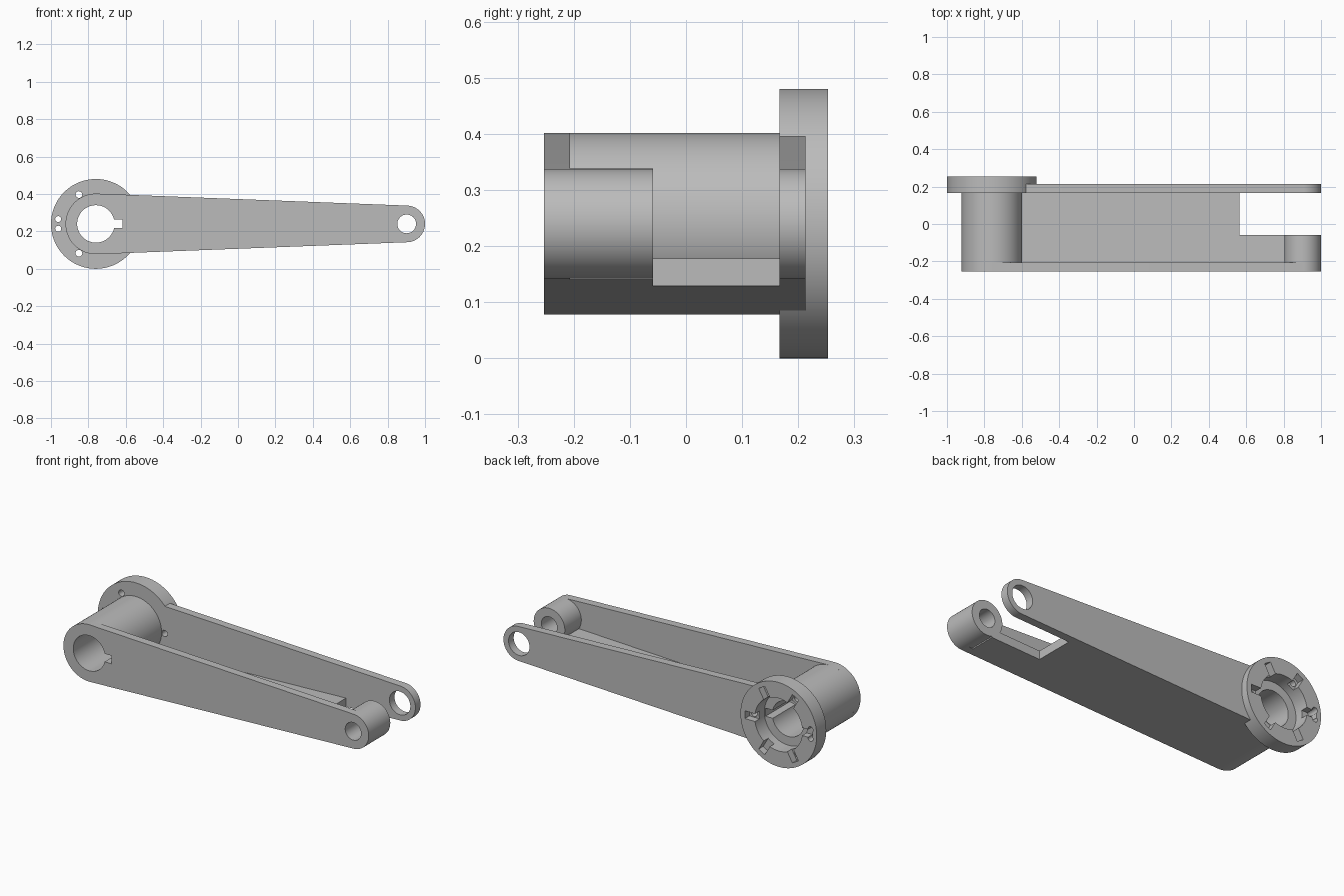
import bpy, bmesh, math
from mathutils import Vector

cube = bpy.data.objects.get("Cube")
if cube:
    bpy.data.objects.remove(cube, do_unlink=True)

steel = bpy.data.materials.new("plain_grey")
steel.use_nodes = True
GREY = (0.5, 0.5, 0.5, 1)
steel.diffuse_color = GREY
steel.node_tree.nodes["Principled BSDF"].inputs["Base Color"].default_value = GREY

# Main dimensions
ZC = 0.24
BIG_X, BIG_R, BORE_R = -0.76, 0.162, 0.1
SMALL_X, SMALL_R, PIN_R = 0.902, 0.098, 0.05
FLANGE_R, RECESS_R = 0.24, 0.15
FRONT, FRONT_IN = -0.253, -0.207
BACK_IN, BACK, FLANGE_BACK = 0.167, 0.213, 0.253
TILT = math.asin((BIG_R - SMALL_R) / (SMALL_X - BIG_X))


def make(name, bottom, offset):
    """Solid from a planar outline swept along an offset."""
    bm = bmesh.new()
    face = bm.faces.new([bm.verts.new(p) for p in bottom])
    new = bmesh.ops.extrude_face_region(bm, geom=[face], use_keep_orig=True)["geom"]
    verts = [v for v in new if isinstance(v, bmesh.types.BMVert)]
    bmesh.ops.translate(bm, verts=verts, vec=Vector(offset))
    bmesh.ops.recalc_face_normals(bm, faces=bm.faces)
    mesh = bpy.data.meshes.new(name)
    bm.to_mesh(mesh)
    bm.free()
    mesh.materials.append(steel)
    obj = bpy.data.objects.new(name, mesh)
    bpy.context.collection.objects.link(obj)
    return obj


def prism(name, outline, y0, y1):
    return make(name, [(x, y0, z) for x, z in outline], (0, y1 - y0, 0))


def arc(x, z, r, start, end, steps):
    angles = [start + (end - start) * i / steps for i in range(steps + 1)]
    return [(x + r * math.cos(a), z + r * math.sin(a)) for a in angles]


def cylinder(name, x, r, y0, y1, z=ZC, steps=96):
    return prism(name, arc(x, z, r, 0, math.tau, steps)[:-1], y0, y1)


def radial_box(name, r0, r1, half, angle, y0, y1):
    """Box lying along a radius of the big end."""
    c, s = math.cos(angle), math.sin(angle)
    corners = [(r0, -half), (r1, -half), (r1, half), (r0, half)]
    return prism(name, [(BIG_X + u * c - v * s, ZC + u * s + v * c)
                        for u, v in corners], y0, y1)


def cut(obj, *cutters):
    for cutter in cutters:
        cutter.hide_render = True
        mod = obj.modifiers.new("cut", 'BOOLEAN')
        mod.operation, mod.solver, mod.object = 'DIFFERENCE', 'EXACT', cutter
        bpy.context.view_layer.objects.active = obj
        bpy.ops.object.modifier_apply(modifier=mod.name)
        bpy.data.objects.remove(cutter, do_unlink=True)


def bore_cutters():
    return (cylinder("bore_cutter", BIG_X, BORE_R, -0.5, 0.5),
            radial_box("keyway_cutter", 0.05, 0.142, 0.023, 0, -0.5, 0.5))


def pin_cutter(r):
    return cylinder("pin_cutter", SMALL_X, r, -0.5, 0.5, steps=64)


# Tapered side plates: two arcs joined by their common tangents
side = math.pi / 2 - TILT
outline = (arc(BIG_X, ZC, BIG_R, side, math.tau - side, 56)
           + arc(SMALL_X, ZC, SMALL_R, -side, side, 40))
front_plate = prism("front_plate", outline, FRONT, FRONT_IN)
cut(front_plate, *bore_cutters(), pin_cutter(PIN_R))
back_plate = prism("back_plate", outline, BACK_IN, BACK)
cut(back_plate, cylinder("flange_cutter", BIG_X, FLANGE_R - 0.0005, -0.5, 0.5),
    pin_cutter(0.066))

# Hub and pin boss
hub = cylinder("hub", BIG_X, BIG_R, FRONT_IN, BACK_IN)
cut(hub, *bore_cutters())
boss = cylinder("pin_boss", SMALL_X, SMALL_R, FRONT_IN, -0.059, steps=80)
cut(boss, pin_cutter(PIN_R))


# Sloping floor between the plates, stepped back for the fork
def floor_z(x):
    return ZC - BIG_R / math.cos(TILT) + (x - BIG_X) * math.tan(TILT)


floor_plan = [(-0.75, FRONT_IN), (0.87, FRONT_IN), (0.87, -0.059),
              (0.563, -0.059), (0.563, BACK_IN), (-0.75, BACK_IN)]
floor = make("floor", [(x, y, floor_z(x)) for x, y in floor_plan], (0, 0, 0.049))

# Flange ring with recess, six face slots and drilled holes
flange = cylinder("flange", BIG_X, FLANGE_R, BACK_IN, FLANGE_BACK, steps=112)
cut(flange, cylinder("recess_cutter", BIG_X, RECESS_R, -0.5, 0.5))
for i in range(6):
    cut(flange, radial_box("slot_cutter", 0.12, 0.212, 0.022,
                           i * math.pi / 3, 0.213, 0.4))


def drill(radius, angle, r):
    cut(flange, cylinder("drill_cutter", BIG_X + radius * math.cos(angle), r, 0.1, 0.4,
                         ZC + radius * math.sin(angle), 24))


for i in range(3):
    drill(0.181, i * math.tau / 3, 0.018)
for sign in (-1, 1):
    drill(0.203, math.pi + sign * 0.127, 0.016)

# Smooth curved walls, keep machined edges sharp
bpy.ops.object.select_all(action='DESELECT')
for obj in (front_plate, back_plate, hub, boss, floor, flange):
    obj.select_set(True)
bpy.context.view_layer.objects.active = flange
bpy.ops.object.shade_smooth_by_angle(angle=math.radians(30))
